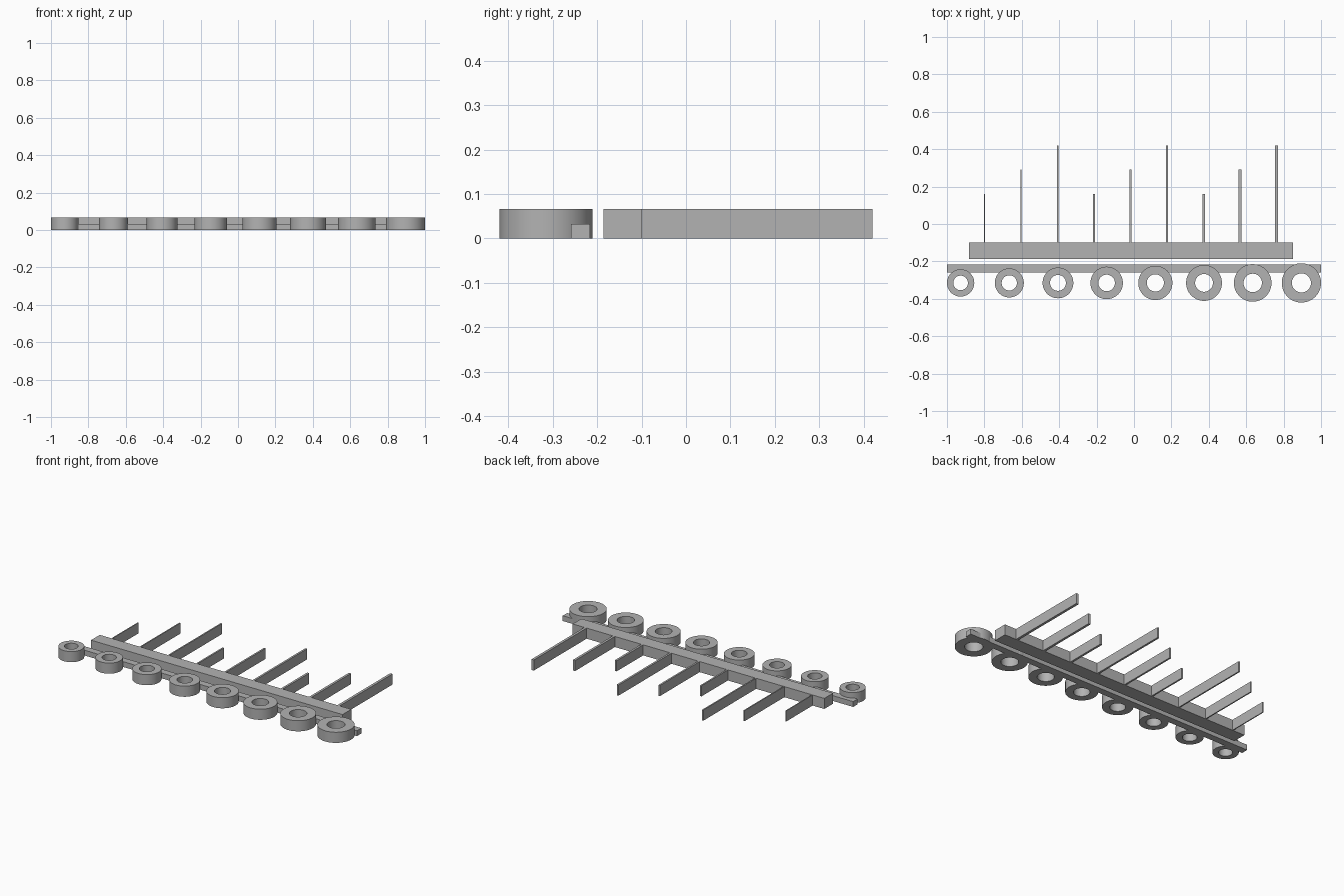
import bpy
import bmesh
import math

if "Cube" in bpy.data.objects:
    bpy.data.objects.remove(bpy.data.objects["Cube"])

H = 0.066  # full part height

grey = bpy.data.materials.new("plain grey")
grey.diffuse_color = (0.45, 0.45, 0.45, 1)
grey.use_nodes = True
grey.node_tree.nodes["Principled BSDF"].inputs["Base Color"].default_value = grey.diffuse_color


def finish(bm, name):
    bmesh.ops.recalc_face_normals(bm, faces=bm.faces)
    mesh = bpy.data.meshes.new(name)
    bm.to_mesh(mesh)
    bm.free()
    mesh.materials.append(grey)
    obj = bpy.data.objects.new(name, mesh)
    bpy.context.collection.objects.link(obj)
    return obj


def box(name, x0, x1, y0, y1, z1):
    bm = bmesh.new()
    bmesh.ops.create_cube(bm, size=1)
    for v in bm.verts:
        v.co = (x0 if v.co.x < 0 else x1,
                y0 if v.co.y < 0 else y1,
                0 if v.co.z < 0 else z1)
    return finish(bm, name)


def ring(name, cx, cy, r_out, r_in, sides=64):
    # Rectangular wall section spun around the vertical axis
    bm = bmesh.new()
    section = [(r_in, 0), (r_out, 0), (r_out, H), (r_in, H)]
    verts = [bm.verts.new((cx + r, cy, z)) for r, z in section]
    edges = [bm.edges.new((verts[i], verts[(i + 1) % 4])) for i in range(4)]
    bmesh.ops.spin(bm, geom=verts + edges, cent=(cx, cy, 0), axis=(0, 0, 1),
                   angle=math.tau, steps=sides, use_merge=True)
    bmesh.ops.remove_doubles(bm, verts=bm.verts, dist=1e-5)
    obj = finish(bm, name)
    bpy.ops.object.select_all(action='DESELECT')
    obj.select_set(True)
    bpy.context.view_layer.objects.active = obj
    bpy.ops.object.shade_smooth_by_angle(angle=math.radians(30))


# Thin strip joining the rings
box("ring_strip", -1, 1, -0.259, -0.216, H / 2)

# Row of rings growing from left to right
for i in range(8):
    t = i / 7
    ring(f"ring_{i + 1}", -0.927 + 1.822 * t, -0.315,
         0.073 + 0.032 * t, 0.039 + 0.012 * t)

# Solid bar carrying the fins
box("fin_bar", -0.882, 0.85, -0.186, -0.1, H)

# Fins in three repeating lengths, thickening from left to right
for i in range(9):
    x = -0.802 + 0.1945 * i
    width = 0.006 + 0.00125 * i
    box(f"fin_{i + 1}", x, x + width, -0.101, (0.16, 0.291, 0.42)[i % 3], H)
